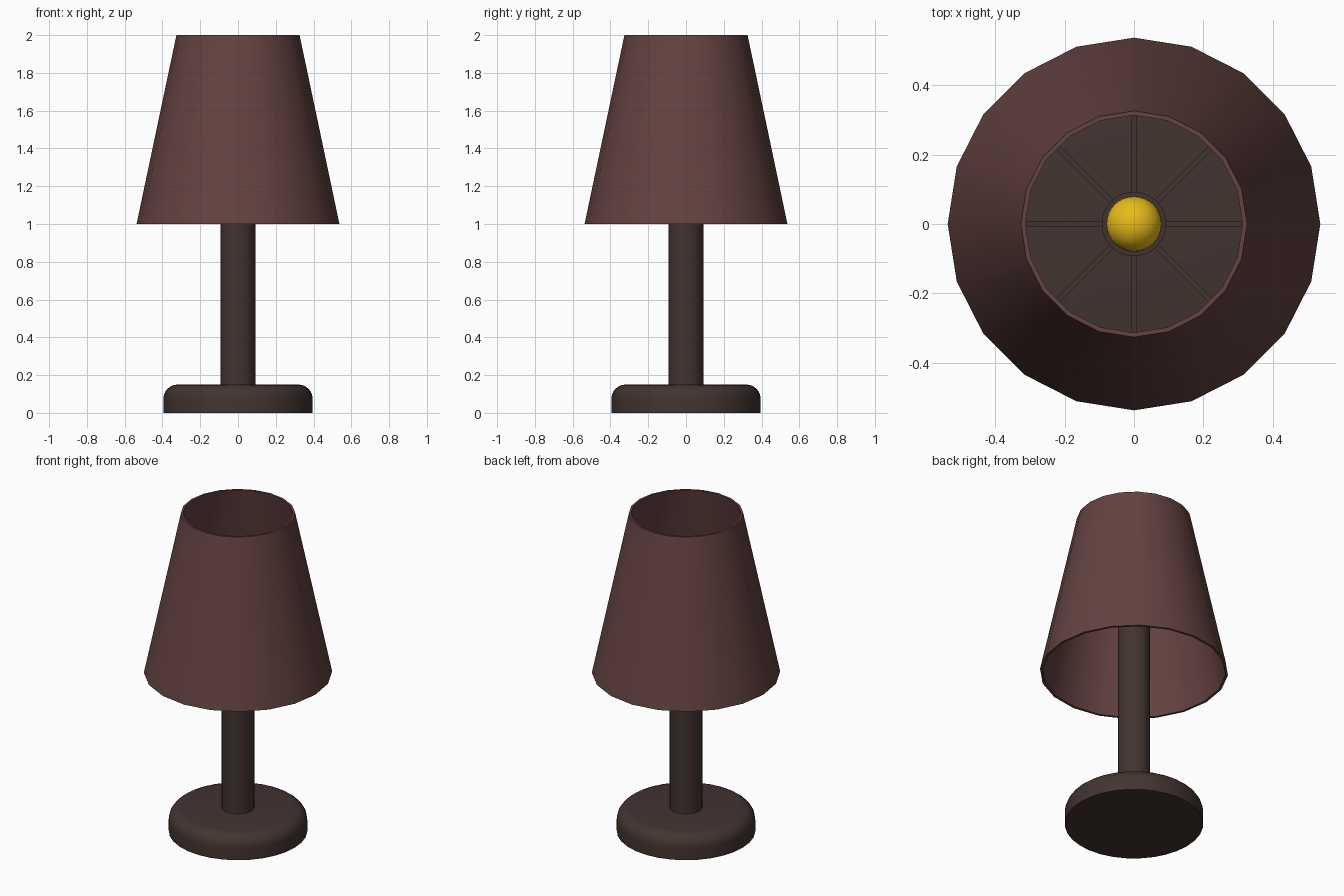
import bpy, bmesh, math

if "Cube" in bpy.data.objects:
    bpy.data.objects.remove(bpy.data.objects["Cube"])


def material(name, rgb):
    m = bpy.data.materials.new(name)
    m.diffuse_color = (*rgb, 1)
    m.use_nodes = True
    m.node_tree.nodes["Principled BSDF"].inputs["Base Color"].default_value = m.diffuse_color
    return m


wood = material("dark_wood", (0.055, 0.034, 0.030))
fabric = material("shade_fabric", (0.125, 0.055, 0.052))
glow = material("bulb_yellow", (0.80, 0.50, 0.01))


def finish(name, bm, mat):
    bmesh.ops.remove_doubles(bm, verts=bm.verts, dist=1e-5)
    bmesh.ops.recalc_face_normals(bm, faces=bm.faces)
    me = bpy.data.meshes.new(name)
    bm.to_mesh(me)
    bm.free()
    ob = bpy.data.objects.new(name, me)
    bpy.context.collection.objects.link(ob)
    me.materials.append(mat)
    bpy.ops.object.select_all(action='DESELECT')
    ob.select_set(True)
    bpy.context.view_layer.objects.active = ob
    bpy.ops.object.shade_smooth_by_angle(angle=math.radians(35))
    return ob


def lathe(name, profile, sides, mat, closed=False):
    """Revolve an (r, z) profile around the z axis."""
    bm = bmesh.new()
    vs = [bm.verts.new((r, 0, z)) for r, z in profile]
    pairs = list(zip(vs, vs[1:])) + ([(vs[-1], vs[0])] if closed else [])
    edges = [bm.edges.new(p) for p in pairs]
    bmesh.ops.spin(bm, geom=vs + edges, cent=(0, 0, 0), axis=(0, 0, 1),
                   angle=math.tau, steps=sides, use_duplicate=False)
    return finish(name, bm, mat)


# Round base with a rounded top edge
R, H, B = 0.395, 0.15, 0.075
arc = [(R - B + B * math.cos(a), H - B + B * math.sin(a))
       for a in (i * math.pi / 12 for i in range(7))]
lathe("base", [(0, 0), (R, 0)] + arc + [(0, H)], 32, wood)

# Upright pole
lathe("pole", [(0, 0.14), (0.093, 0.14), (0.093, 1.5), (0, 1.5)], 32, wood)

# Hollow tapered shade, open at both ends
lathe("shade", [(0.537, 1), (0.326, 2), (0.313, 2), (0.522, 1)], 20, fabric, closed=True)

# Bulb seated on the pole
bulb = [(0.08 * math.cos(a), 1.55 + 0.08 * math.sin(a))
        for a in (-math.pi / 2 + i * math.pi / 16 for i in range(17))]
lathe("bulb", bulb, 32, glow)

# Eight thin spokes carrying the shade
bm = bmesh.new()
for i in range(8):
    a = i * math.tau / 8
    new = bmesh.ops.create_cube(bm, size=1)["verts"]
    for v in new:
        x, y, z = 0.255 + v.co.x * 0.35, v.co.y * 0.016, 1.458 + v.co.z * 0.016
        v.co = (x * math.cos(a) - y * math.sin(a), x * math.sin(a) + y * math.cos(a), z)
finish("shade_spokes", bm, wood)
